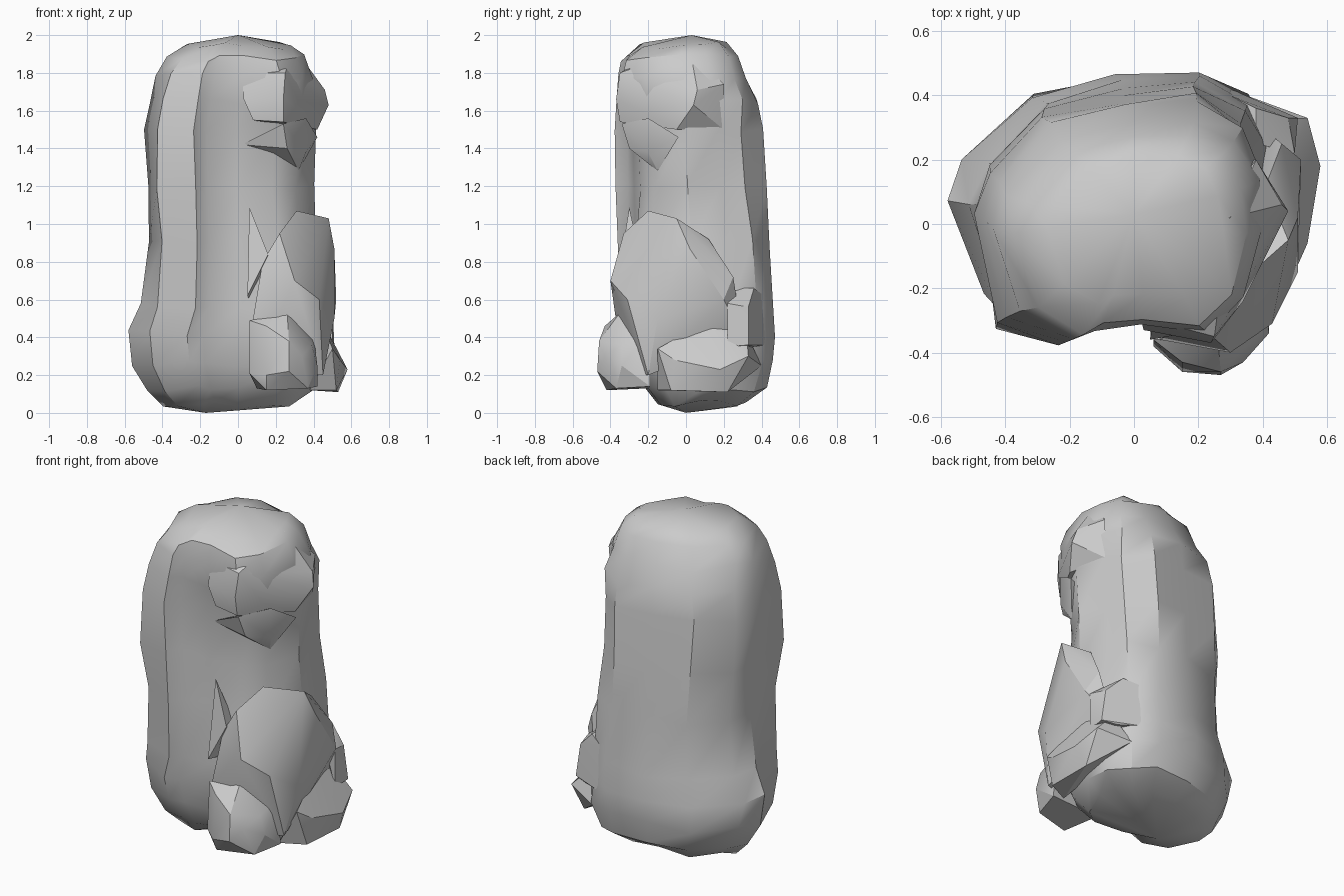
import bpy, bmesh, random

random.seed(4)


def finish(name, bm, angle):
    bmesh.ops.recalc_face_normals(bm, faces=bm.faces)
    mesh = bpy.data.meshes.new(name)
    bm.to_mesh(mesh)
    bm.free()
    ob = bpy.data.objects.new(name, mesh)
    bpy.context.collection.objects.link(ob)
    bpy.ops.object.select_all(action='DESELECT')
    ob.select_set(True)
    bpy.context.view_layer.objects.active = ob
    bpy.ops.object.shade_smooth_by_angle(angle=angle)
    return ob


def boulder(name, points):
    """Faceted rock: convex hull of a few corner points."""
    bm = bmesh.new()
    for p in points:
        bm.verts.new(p)
    res = bmesh.ops.convex_hull(bm, input=bm.verts)
    loose = {v for v in res["geom_interior"] + res["geom_unused"]
             if isinstance(v, bmesh.types.BMVert)}
    bmesh.ops.delete(bm, geom=list(loose), context='VERTS')
    return finish(name, bm, 0.5)


# Main pillar: two rough plan outlines (foot/top and waist), blended and
# fitted to the bounds of each level
foot = [(-1, 0), (-.79, -.74), (-.4, -1), (-.24, -.92), (.1, -.88), (.6, -.95),
        (.87, -.62), (1, 0), (.96, .45), (.8, .82), (.5, 1), (0, .98), (-.5, .82), (-.9, .32)]
waist = [(-1, .05), (-.86, -.86), (-.42, -1), (-.28, -.84), (.08, -.74), (.5, -.68),
         (.78, -.5), (1, -.05), (.88, .4), (.84, .72), (.5, 1), (0, .94), (-.54, .82), (-.9, .38)]
# z, x min, x max, y min, y max, waist blend
levels = [(.05, -.40, .32, -.15, .32, 0), (.13, -.49, .42, -.24, .43, 0),
          (.26, -.57, .46, -.30, .475, 0), (.42, -.59, .47, -.33, .475, 0),
          (.56, -.52, .45, -.355, .465, .3), (.90, -.49, .43, -.37, .46, .7),
          (1.20, -.495, .42, -.385, .44, 1), (1.50, -.51, .43, -.38, .41, .9),
          (1.65, -.485, .43, -.375, .39, .4), (1.78, -.45, .41, -.365, .33, 0),
          (1.88, -.38, .36, -.345, .285, 0), (1.945, -.28, .28, -.25, .22, 0)]
bm = bmesh.new()
rings = []
for z, x0, x1, y0, y1, w in levels:
    ring = []
    for (u0, v0), (u1, v1) in zip(foot, waist):
        j = 1 - random.uniform(0, .045)
        u, v = (u0 + (u1 - u0) * w) * j, (v0 + (v1 - v0) * w) * j
        zj = z + random.uniform(-.02, .02)
        ring.append(bm.verts.new(((x0 + x1) / 2 + u * (x1 - x0) / 2,
                                  (y0 + y1) / 2 + v * (y1 - y0) / 2, zj)))
    rings.append(ring)
n = len(foot)
for a, b in zip(rings, rings[1:]):
    for i in range(n):
        k = (i + 1) % n
        bm.faces.new((a[i], a[k], b[k], b[i]))
for ring, tip in ((rings[0], (-.17, 0, 0)), (rings[-1], (0, .03, 2))):
    apex = bm.verts.new(tip)
    for i in range(n):
        bm.faces.new((ring[i], ring[(i + 1) % n], apex))
finish("rock_pillar", bm, 0.6)

# Large boulder fused to the lower right side
boulder("side_boulder", [
    (.31, -.20, 1.07), (.48, -.05, 1.03), (.22, -.33, .95), (.13, -.33, .80),
    (.51, .02, .87), (.51, -.15, .50), (.52, .20, .60), (.41, .12, .92),
    (.46, .25, .72), (.08, -.36, .50), (.30, -.40, .70), (.43, -.31, .60),
    (.07, -.33, .20), (.45, -.20, .20), (.40, .30, .40)])

# Small rocks around the foot
boulder("front_foot_rock", [
    (.15, -.46, .20), (.27, -.47, .22), (.15, -.43, .46), (.27, -.46, .38),
    (.34, -.43, .30), (.42, -.34, .25), (.39, -.34, .36), (.26, -.35, .53),
    (.06, -.36, .49), (.06, -.38, .21), (.15, -.42, .12), (.37, -.37, .13),
    (.42, -.19, .14), (.40, -.19, .42), (.10, -.20, .13)])
boulder("right_foot_rock", [
    (.58, .18, .23), (.54, .33, .30), (.45, .10, .48), (.50, -.15, .34),
    (.54, -.06, .28), (.52, -.08, .12), (.53, .22, .11), (.38, -.15, .12),
    (.35, .40, .25), (.42, .32, .42)])
boulder("right_back_rock", [
    (.50, .22, .58), (.48, .33, .56), (.51, .33, .36), (.50, .22, .35),
    (.38, .36, .66), (.30, .40, .63), (.30, .42, .36), (.42, .36, .35),
    (.38, .25, .66)])

# Rounded knob on the upper right of the front
boulder("upper_knob", [
    (.03, -.33, 1.66), (.02, -.29, 1.80), (.07, -.16, 1.91), (.23, 0, 1.955),
    (.30, .02, 1.93), (.24, -.37, 1.66), (.25, -.35, 1.80), (.34, -.24, 1.60),
    (.48, .04, 1.63), (.46, .06, 1.71), (.42, -.05, 1.50), (.36, .05, 1.82),
    (.08, -.33, 1.55), (.24, -.35, 1.54), (.38, .20, 1.74), (.36, .20, 1.50)])
# Small ledge below the knob
boulder("lower_ledge", [
    (.02, -.27, 1.42), (.24, -.34, 1.53), (.26, -.30, 1.40), (.36, -.20, 1.38),
    (.42, -.04, 1.46), (.32, -.15, 1.28), (.36, -.20, 1.56), (.20, -.10, 1.40)])
# Thin splinter beside the side boulder
boulder("front_splinter", [
    (.06, -.30, 1.09), (.05, -.36, .62), (.16, -.34, .84), (.06, -.24, .60),
    (.16, -.24, .80)])
